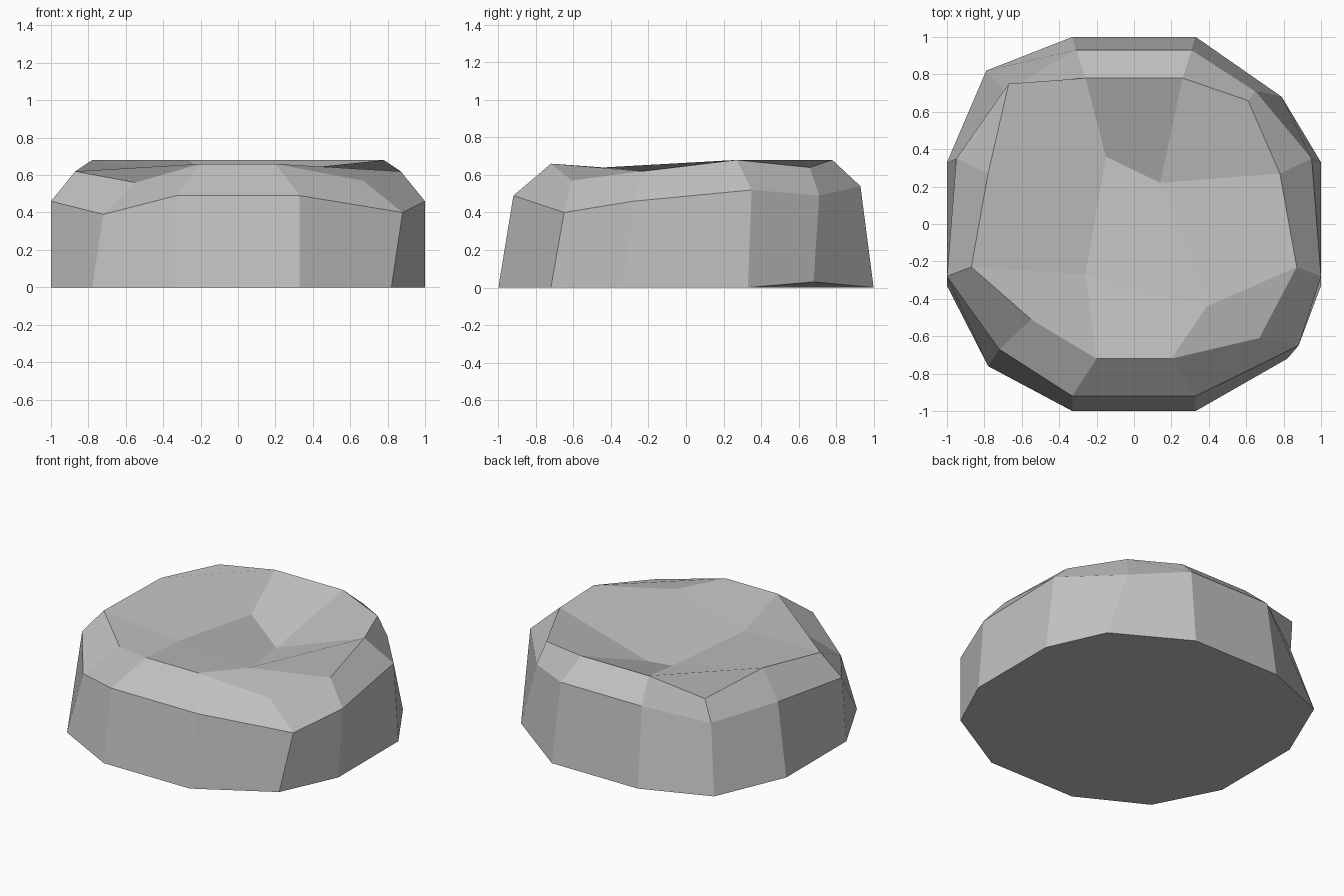
import bpy
import bmesh

# Remove the default cube only
default_cube = bpy.data.objects.get("Cube")
if default_cube:
    bpy.data.objects.remove(default_cube, do_unlink=True)


def make_material(name, colour):
    material = bpy.data.materials.new(name)
    material.use_nodes = True
    material.diffuse_color = colour
    for node in material.node_tree.nodes:
        if node.type == "BSDF_PRINCIPLED":
            node.inputs["Base Color"].default_value = colour
            node.inputs["Roughness"].default_value = 0.9
    return material


def make_ring(bm, front, side_front, side_back, back, corners):
    """Twelve vertices, counter-clockwise: paired side points plus four free corners."""
    def place(point, sign=1):
        x, y, z = point
        return bm.verts.new((sign * x, y, z))

    front_left, front_right, back_right, back_left = corners
    return [
        place(front, -1), place(front), place(front_right),
        place(side_front), place(side_back), place(back_right),
        place(back), place(back, -1), place(back_left),
        place(side_back, -1), place(side_front, -1), place(front_left),
    ]


def bridge(bm, lower, upper):
    """Join two rings with a band of quads."""
    count = len(lower)
    for i in range(count):
        j = (i + 1) % count
        bm.faces.new((lower[j], upper[j], upper[i], lower[i]))


def cap_with_hollow(bm, ring, inner):
    """Fill the top ring with a three by three patch around four inner vertices."""
    count = len(ring)
    sides = len(inner)
    for k in range(sides):
        start, end, corner = ring[3 * k:3 * k + 3]
        following = ring[(3 * k + 3) % count]
        here, ahead = inner[k], inner[(k + 1) % sides]
        bm.faces.new((end, ahead, here, start))
        bm.faces.new((end, corner, following, ahead))
    bm.faces.new(inner)


bm = bmesh.new()

# Foot of the rock
foot = make_ring(
    bm, front=(.33, -1, 0), side_front=(1, -.33, 0), side_back=(1, .33, 0), back=(.33, 1, 0),
    corners=[(-.78, -.76, 0), (.82, -.72, 0), (.79, .68, .03), (-.79, .82, 0)])

# Shoulder where the walls turn inwards
shoulder = make_ring(
    bm, front=(.33, -.92, .49), side_front=(1, -.28, .46), side_back=(.95, .35, .52),
    back=(.31, .93, .54),
    corners=[(-.72, -.67, .39), (.88, -.65, .4), (.65, .71, .49), (-.69, .71, .44)])

# Rim of the top
rim = make_ring(
    bm, front=(.2, -.72, .66), side_front=(.87, -.23, .62), side_back=(.78, .27, .68),
    back=(.26, .78, .68),
    corners=[(-.55, -.51, .56), (.67, -.61, .57), (.61, .66, .64), (-.67, .75, .62)])

# Sunken middle of the top
hollow = [bm.verts.new(point) for point in (
    (-.26, -.27, .59), (.39, -.44, .64), (.14, .22, .46), (-.15, .36, .56))]

bridge(bm, foot, shoulder)
bridge(bm, shoulder, rim)
cap_with_hollow(bm, rim, hollow)
bm.faces.new(list(reversed(foot)))
bmesh.ops.recalc_face_normals(bm, faces=bm.faces[:])

# Flat-shaded rock object in a single stone colour
mesh = bpy.data.meshes.new("rock")
bm.to_mesh(mesh)
bm.free()
mesh.materials.append(make_material("stone grey", (.53, .53, .53, 1)))
rock = bpy.data.objects.new("rock", mesh)
bpy.context.collection.objects.link(rock)
